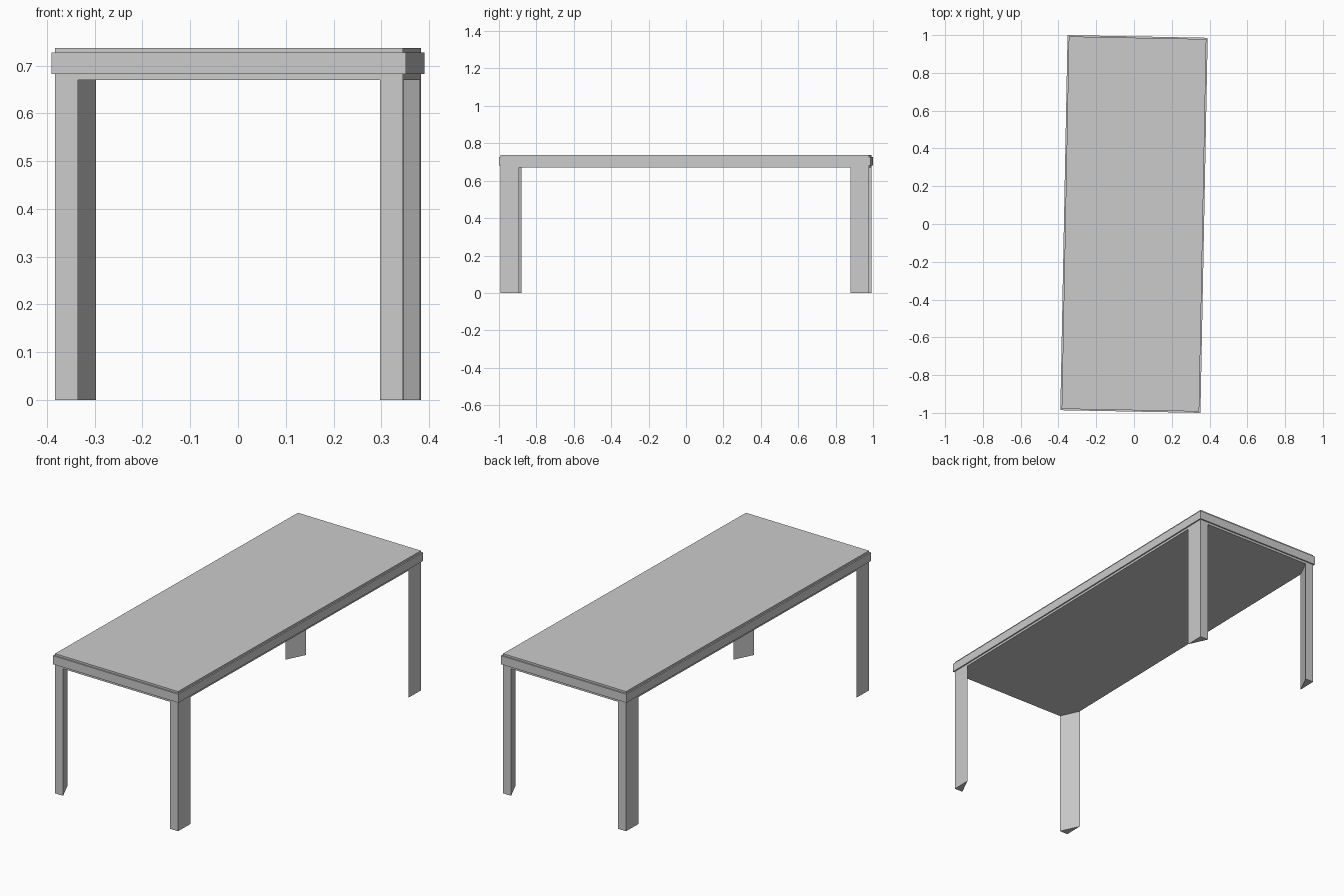
import bpy, bmesh, math
from mathutils import Matrix

if "Cube" in bpy.data.objects:
    bpy.data.objects.remove(bpy.data.objects["Cube"])

# The whole table is turned slightly about z
TURN = Matrix.Rotation(math.radians(-1.1), 4, 'Z')


def prism(name, outline, z0, z1):
    """Flat-faced object made by extruding an xy outline from z0 to z1."""
    bm = bmesh.new()
    face = bm.faces.new([bm.verts.new((x, y, z0)) for x, y in outline])
    top = bmesh.ops.extrude_face_region(bm, geom=[face])["geom"]
    bmesh.ops.translate(bm, vec=(0, 0, z1 - z0),
                        verts=[v for v in top if isinstance(v, bmesh.types.BMVert)])
    bmesh.ops.recalc_face_normals(bm, faces=bm.faces)
    mesh = bpy.data.meshes.new(name)
    bm.to_mesh(mesh)
    bm.free()
    mesh.transform(TURN)
    obj = bpy.data.objects.new(name, mesh)
    bpy.context.collection.objects.link(obj)
    return obj


def rectangle(hx, hy):
    return [(-hx, -hy), (hx, -hy), (hx, hy), (-hx, hy)]


HX, HY = 0.364, 0.986            # half size of the top slab
LEG_X, LEG_Y = 0.048, 0.10       # leg footprint

# Top slab and the protruding edge band around it
prism("table_top", rectangle(HX, HY), 0.67, 0.737)
prism("edge_band", rectangle(HX + 0.007, HY + 0.007), 0.682, 0.727)

# Triangular corner legs
for sy, end in ((-1, "front"), (1, "back")):
    for sx, side in ((-1, "left"), (1, "right")):
        corner = [(sx * HX, sy * HY),
                  (sx * (HX - LEG_X), sy * HY),
                  (sx * HX, sy * (HY - LEG_Y))]
        prism(f"{end}_{side}_leg", corner, 0.0, 0.67)
